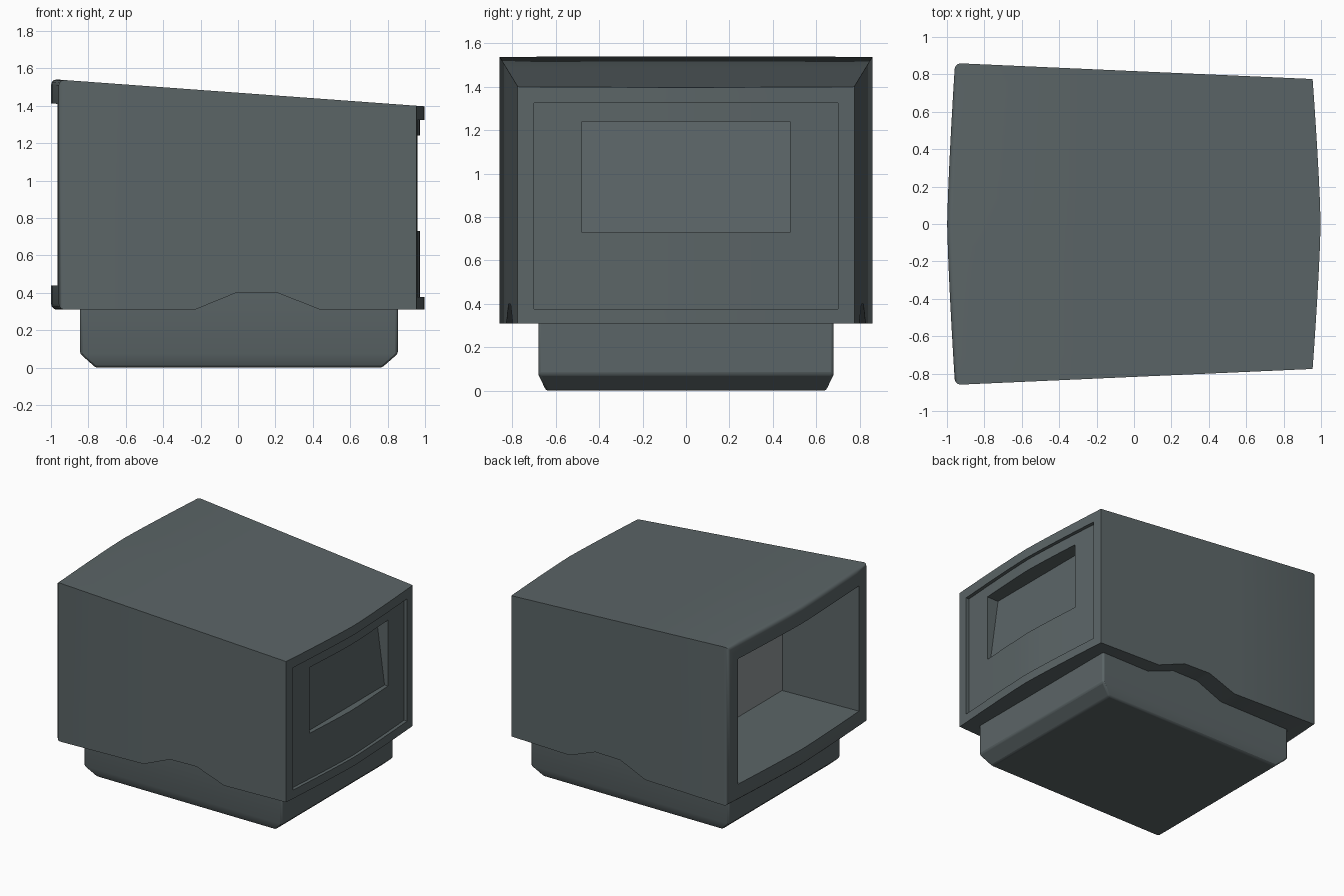
import bpy, bmesh

if "Cube" in bpy.data.objects:
    bpy.data.objects.remove(bpy.data.objects["Cube"])


def material(name, rgb):
    m = bpy.data.materials.new(name)
    m.diffuse_color = (*rgb, 1)
    m.use_nodes = True
    m.node_tree.nodes["Principled BSDF"].inputs["Base Color"].default_value = m.diffuse_color
    return m


slate = material("dark slate", (0.105, 0.13, 0.135))
grey = material("light grey", (0.28, 0.31, 0.32))


def top_z(x):
    return 1.54 - (x + 0.96) * 0.073


def half_width(x):
    return 0.86 - (x + 0.955) * 0.0445


def block(name, xs, width, top, bottom, bow=(0, 0), rim=0, mat=slate, n=12):
    """Box lofted along x; its two ends bow outwards or inwards across y."""
    bm = bmesh.new()
    last = len(xs) - 1
    v = {}
    for i, x in enumerate(xs):
        for j in range(n + 1):
            t = 2 * j / n - 1
            b = bow[0] if i == 0 else bow[1] if i == last else 0
            px = x + b * (1 - abs(t) ** 1.3)
            for k, z in enumerate((bottom(x), top(px))):
                v[i, j, k] = bm.verts.new((px, t * width(x), z))
    for j in range(n):
        for i in range(last):
            for k in (0, 1):
                bm.faces.new([v[i, j, k], v[i + 1, j, k], v[i + 1, j + 1, k], v[i, j + 1, k]])
        for i in (0, last):
            bm.faces.new([v[i, j, 0], v[i, j + 1, 0], v[i, j + 1, 1], v[i, j, 1]])
    for i in range(last):
        for j in (0, n):
            bm.faces.new([v[i, j, 0], v[i + 1, j, 0], v[i + 1, j, 1], v[i, j, 1]])
    bmesh.ops.recalc_face_normals(bm, faces=bm.faces)
    if rim:  # round the outline of the open end
        loop = {(j, k) for j in range(n + 1) for k in (0, 1)}
        ring = {v[0, j, k] for j, k in loop}
        edges = [e for e in bm.edges if e.verts[0] in ring and e.verts[1] in ring
                 and e.calc_face_angle() > 0.7]
        bmesh.ops.bevel(bm, geom=edges, offset=rim, segments=3, profile=0.5, affect='EDGES')
    me = bpy.data.meshes.new(name)
    bm.to_mesh(me)
    bm.free()
    me.materials.append(mat)
    ob = bpy.data.objects.new(name, me)
    bpy.context.collection.objects.link(ob)
    return ob


def select(ob):
    bpy.ops.object.select_all(action='DESELECT')
    ob.select_set(True)
    bpy.context.view_layer.objects.active = ob


def cut(ob, cutter):
    select(ob)
    m = ob.modifiers.new("cut", 'BOOLEAN')
    m.operation, m.solver, m.object = 'DIFFERENCE', 'EXACT', cutter
    bpy.ops.object.modifier_apply(modifier=m.name)
    bpy.data.objects.remove(cutter)


# housing with notched lower edge and bowed ends
notch = {-0.01: 0.40, 0.21: 0.40}
housing = block("housing", [-0.957, -0.23, -0.01, 0.21, 0.44, 0.955], half_width, top_z,
                lambda x: notch.get(x, 0.31), bow=(-0.042, 0.043), rim=0.03)

# deep open cavity at the -x end
cut(housing, block("cavity_cutter", [-1.2, -0.32], lambda x: half_width(x) - 0.12,
                   lambda x: top_z(x) - 0.13, lambda x: 0.44))

# shallow recessed panel at the +x end
cut(housing, block("panel_cutter", [0.933, 1.2], lambda x: 0.70,
                   lambda x: 1.325, lambda x: 0.377, bow=(0.04, 0)))

# window recess, deeper towards the top
window = block("window_cutter", [0.92, 1.2], lambda x: 0.48, lambda x: 1.24, lambda x: 0.73, n=2)
for p in window.data.vertices:
    if p.co.x < 1 and p.co.z > 1:
        p.co.x -= 0.07
cut(housing, window)

# lighter wall at the inner end of the cavity
block("inner_wall", [-0.328, -0.32], lambda x: half_width(x) - 0.122,
      lambda x: top_z(x) - 0.132, lambda x: 0.442, mat=grey, n=1)

# base block with chamfered foot
base = block("base", [-0.845, 0.855], lambda x: 0.68, lambda x: 0.425, lambda x: 0.075, n=1)
bm = bmesh.new()
bm.from_mesh(base.data)
foot = [f for f in bm.faces if f.normal.z < -0.9]
ext = bmesh.ops.extrude_face_region(bm, geom=foot)
bmesh.ops.delete(bm, geom=foot, context='FACES')
for p in ext["geom"]:
    if isinstance(p, bmesh.types.BMVert):
        p.co = (p.co.x * 0.9, p.co.y * 0.948, 0)
bmesh.ops.recalc_face_normals(bm, faces=bm.faces)
bm.to_mesh(base.data)
bm.free()
m = base.modifiers.new("soft edges", 'BEVEL')
m.width, m.segments, m.limit_method = 0.012, 2, 'ANGLE'

for ob in (housing, base):
    select(ob)
    bpy.ops.object.shade_smooth_by_angle(angle=0.6)
